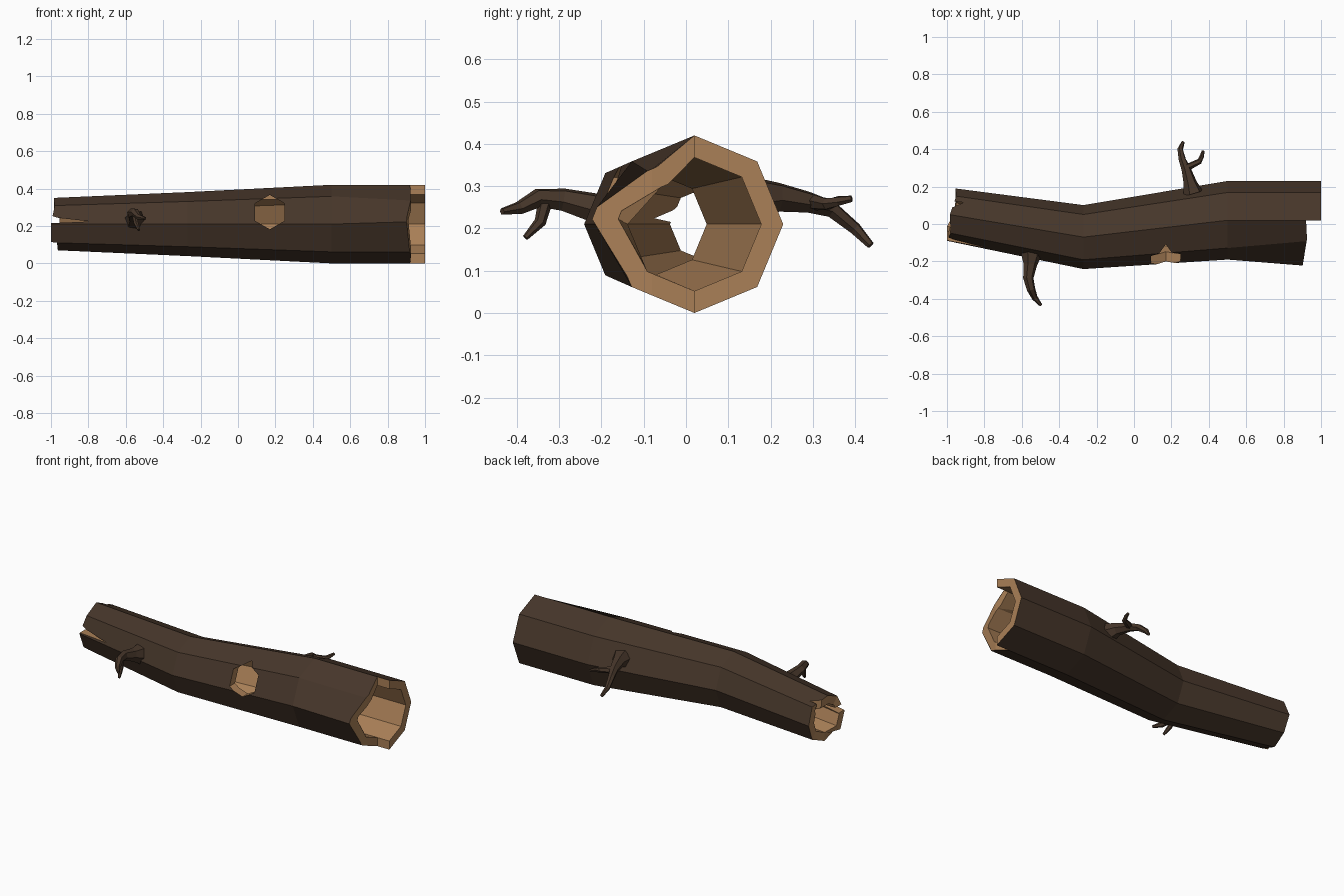
import bpy, bmesh
from math import cos, sin, pi
from mathutils import Vector

if "Cube" in bpy.data.objects:
    bpy.data.objects.remove(bpy.data.objects["Cube"])


def material(name, color):
    m = bpy.data.materials.new(name)
    m.diffuse_color = (*color, 1)
    m.use_nodes = True
    m.node_tree.nodes["Principled BSDF"].inputs["Base Color"].default_value = m.diffuse_color
    return m


BARK = material("bark", (0.062, 0.037, 0.023))
WOOD = material("bare_wood", (0.40, 0.215, 0.095))


def make_object(name, bm):
    bmesh.ops.recalc_face_normals(bm, faces=bm.faces)
    me = bpy.data.meshes.new(name)
    bm.to_mesh(me)
    bm.free()
    me.materials.append(BARK)
    me.materials.append(WOOD)
    ob = bpy.data.objects.new(name, me)
    bpy.context.collection.objects.link(ob)
    return ob


def bridge(bm, a, b, mat=0):
    n = len(a)
    for i in range(n):
        f = bm.faces.new((a[i], a[(i + 1) % n], b[(i + 1) % n], b[i]))
        f.material_index = mat


def prism(name, points, vec):
    """Bare-wood cutter: a polygon swept along vec."""
    bm = bmesh.new()
    a = [bm.verts.new(p) for p in points]
    b = [bm.verts.new(Vector(p) + Vector(vec)) for p in points]
    bm.faces.new(a)
    bm.faces.new(b)
    bridge(bm, a, b)
    for f in bm.faces:
        f.material_index = 1
    ob = make_object(name, bm)
    ob.hide_render = True
    return ob


# Hollow trunk: octagonal sections (x, centre y, radius)
SECTIONS = [(-0.97, 0.05, 0.14), (-0.27, -0.07, 0.171), (0.5, 0.02, 0.21), (1.0, 0.02, 0.21)]
JAGGED = [-0.955, -0.95, -0.985, -0.98, -1.0, -1.0, -0.965, -0.95]
bm = bmesh.new()
shells = []
for wall in (0, 0.052):
    rings = []
    for k, (x, cy, r) in enumerate(SECTIONS):
        ring = []
        for i in range(8):
            a = i * pi / 4
            p = Vector((x, cy + (r - wall) * cos(a), 0.21 + (r - wall) * sin(a)))
            if k == 0:
                p.x = JAGGED[i]
            if k == 3 and i == 3:      # flattened corner at the broken end
                p.y, p.z = -0.085 + wall * 0.6, 0.332 - wall * 0.75
            if k == 3 and i == 4:
                p.y, p.z = -0.23 + wall * 1.25, 0.225
            ring.append(bm.verts.new(p))
        rings.append(ring)
    for a, b in zip(rings, rings[1:]):
        bridge(bm, a, b, 1 if wall else 0)
    shells.append(rings)
for k in (0, 3):
    bridge(bm, shells[0][k], shells[1][k], 1)
trunk = make_object("hollow_trunk", bm)

# Cuts: knot hole, broken front half of the right end, split and notches at the left end
cutters = [
    prism("knot_hole_cut",
          [(0.17 + 0.092 * sin(i * pi / 3), -0.4, 0.274 + 0.092 * cos(i * pi / 3)) for i in range(6)],
          (0, 0.36, 0)),
    prism("right_break_cut",
          [(0.92, 0.02, -0.1), (1.2, 0.02, -0.1), (1.2, -0.4, -0.1), (0.89, -0.4, -0.1),
           (0.902, -0.22, -0.1), (0.925, -0.08, -0.1)], (0, 0, 0.7)),
    prism("left_split_cut",
          [(-1.1, -0.4, 0.211), (-0.79, -0.4, 0.224), (-0.96, -0.4, 0.243), (-1.1, -0.4, 0.285)],
          (0, 0.42, 0)),
    prism("left_notch_cut",
          [(-1.1, 0.08, 0.5), (-0.98, 0.085, 0.5), (-0.91, 0.115, 0.5), (-1.1, 0.14, 0.5)],
          (0, 0, -0.27)),
    prism("left_lower_cut",
          [(-1.1, -0.3, 0.118), (-0.968, -0.3, 0.112), (-0.955, -0.3, 0.0), (-1.1, -0.3, 0.0)],
          (0, 0.36, 0)),
]
bpy.context.view_layer.objects.active = trunk
for c in cutters:
    m = trunk.modifiers.new(c.name, 'BOOLEAN')
    m.operation = 'DIFFERENCE'
    m.solver = 'EXACT'
    m.object = c
    bpy.ops.object.modifier_apply(modifier=m.name)
for c in cutters:
    bpy.data.objects.remove(c)


# Branches: tapered six-sided tubes along (x, y, z, radius) paths
def branch(name, path):
    bm = bmesh.new()
    pts = [Vector(p[:3]) for p in path]
    rings = []
    for k, p in enumerate(pts):
        t = (pts[min(k + 1, len(pts) - 1)] - pts[max(k - 1, 0)]).normalized()
        u = t.cross(Vector((0.9, 0.1, 0.3))).normalized()
        v = t.cross(u)
        r = path[k][3]
        rings.append([bm.verts.new(p + r * (u * cos(i * pi / 3) + v * sin(i * pi / 3))) for i in range(6)])
    for a, b in zip(rings, rings[1:]):
        bridge(bm, a, b)
    bm.faces.new(rings[0])
    bm.faces.new(rings[-1])
    return make_object(name, bm)


branch("front_branch", [(-0.55, -0.165, 0.235, 0.055), (-0.555, -0.22, 0.25, 0.036),
                        (-0.565, -0.29, 0.268, 0.028), (-0.55, -0.35, 0.272, 0.023),
                        (-0.53, -0.395, 0.248, 0.016), (-0.497, -0.435, 0.24, 0.008)])
branch("front_twig", [(-0.555, -0.33, 0.275, 0.018), (-0.545, -0.345, 0.215, 0.014),
                      (-0.53, -0.38, 0.178, 0.007)])
branch("back_branch", [(0.315, 0.165, 0.27, 0.055), (0.30, 0.22, 0.274, 0.036),
                       (0.28, 0.29, 0.262, 0.026), (0.258, 0.345, 0.245, 0.02),
                       (0.247, 0.40, 0.20, 0.015), (0.262, 0.437, 0.16, 0.009)])
branch("back_twig", [(0.28, 0.30, 0.262, 0.02), (0.35, 0.335, 0.258, 0.015),
                     (0.362, 0.36, 0.265, 0.012), (0.37, 0.392, 0.27, 0.008)])
